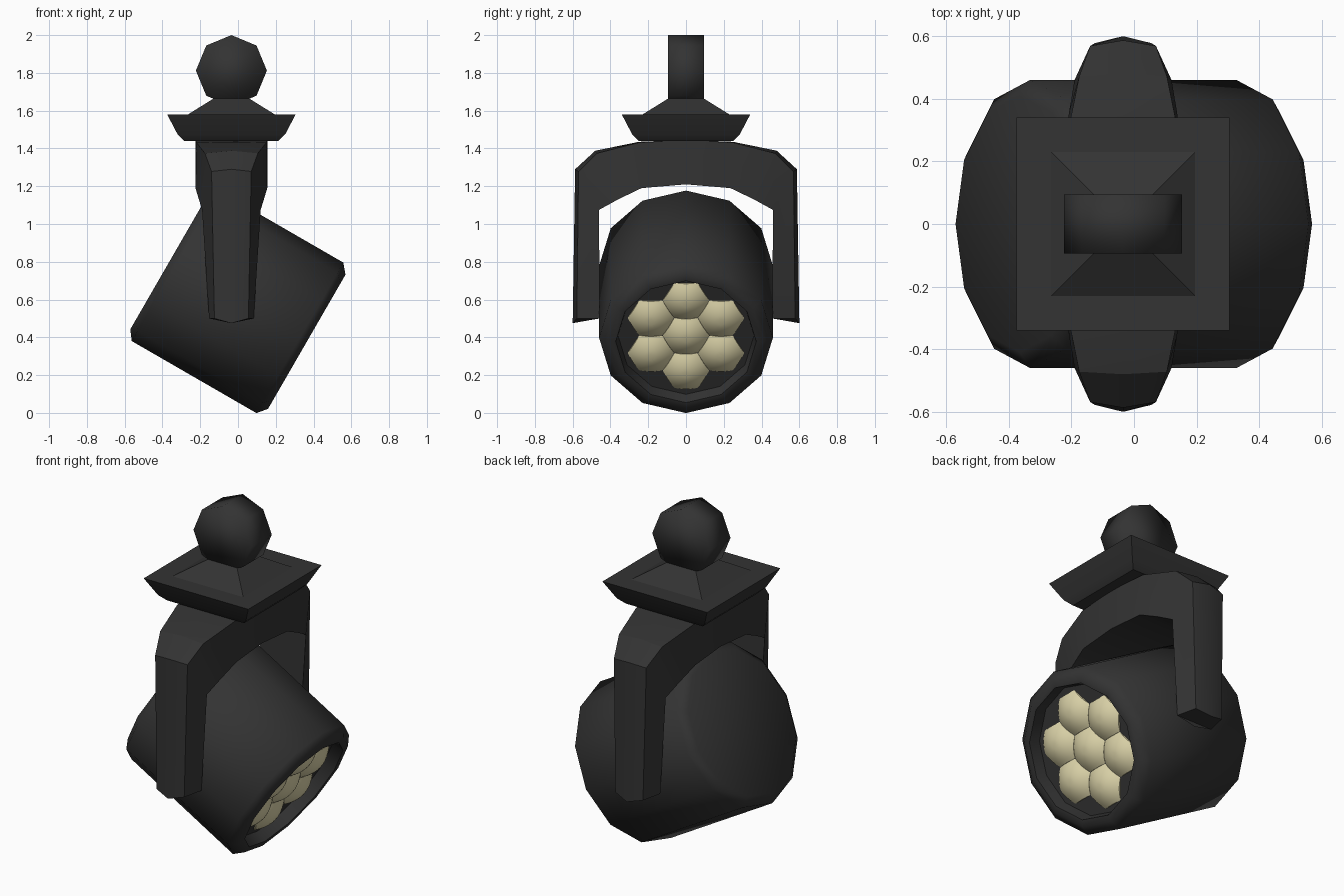
import bpy, bmesh, math
from mathutils import Matrix, Vector

if "Cube" in bpy.data.objects:
    bpy.data.objects.remove(bpy.data.objects["Cube"])


def material(name, rgb):
    m = bpy.data.materials.new(name)
    m.diffuse_color = (*rgb, 1)
    m.use_nodes = True
    m.node_tree.nodes["Principled BSDF"].inputs["Base Color"].default_value = m.diffuse_color
    return m


BLACK = material("dark_grey", (0.033, 0.033, 0.033))
CREAM = material("warm_lens", (0.72, 0.66, 0.40))
CX = -0.035  # yoke, base and pin centre


def finish(name, bm, mat, angle=None, matrix=None):
    bmesh.ops.recalc_face_normals(bm, faces=bm.faces)
    if matrix:
        bm.transform(matrix)
    me = bpy.data.meshes.new(name)
    bm.to_mesh(me)
    bm.free()
    me.materials.append(mat)
    ob = bpy.data.objects.new(name, me)
    bpy.context.collection.objects.link(ob)
    if angle:
        bpy.ops.object.select_all(action='DESELECT')
        ob.select_set(True)
        bpy.context.view_layer.objects.active = ob
        bpy.ops.object.shade_smooth_by_angle(angle=math.radians(angle))
    return ob


def loft(bm, rings):
    """Skin closed rings of equal point count and cap both ends."""
    vs = [[bm.verts.new(p) for p in r] for r in rings]
    n = len(vs[0])
    for a, b in zip(vs, vs[1:]):
        for i in range(n):
            j = (i + 1) % n
            bm.faces.new((a[i], a[j], b[j], b[i]))
    bm.faces.new(vs[0])
    bm.faces.new(vs[-1])


def polygon(n, r, z, start=0.0):
    return [(r * math.cos(start + 2 * math.pi * i / n),
             r * math.sin(start + 2 * math.pi * i / n), z) for i in range(n)]


# Lamp frame: local z points out of the lens, tilted 30 degrees downward
c, s = math.cos(math.radians(30)), math.sin(math.radians(30))
up = Vector((s, 0, c))
lamp = Matrix(((0, s, c, 0), (1, 0, 0, 0), (0, c, -s, 0), (0, 0, 0, 1)))
lamp = Matrix.Translation(up * 0.508) @ lamp

# Lamp housing with bevelled ends and recessed front
bm = bmesh.new()
profile = [(0.41, -0.715), (0.46, -0.677), (0.46, 0.085),
           (0.41, 0.127), (0.372, 0.127), (0.36, 0.06)]
loft(bm, [polygon(12, r, z) for r, z in profile])
finish("lamp_housing", bm, BLACK, 60, lamp)

# Seven domed hexagonal lenses
R, HEIGHT, BASE, RINGS = 0.124, 0.05, 0.058, 6
centres = [(0, 0)] + [(R * math.sqrt(3) * math.cos(math.radians(30 + 60 * k)),
                       R * math.sqrt(3) * math.sin(math.radians(30 + 60 * k)))
                      for k in range(6)]
for index, (ox, oy) in enumerate(centres):
    bm = bmesh.new()
    rings = []
    for k in range(1, RINGS + 1):
        corners = [Vector(p) * k / RINGS for p in polygon(6, R * 0.995, 0)]
        ring = []
        for i in range(6):
            for t in range(4):
                p = corners[i].lerp(corners[(i + 1) % 6], t / 4)
                h = HEIGHT * (1 - (p.length / R) ** 2)
                ring.append((ox + p.x, oy + p.y, BASE + h))
        rings.append(ring)
    rings.append([(x, y, BASE - 0.004) for x, y, z in rings[-1]])
    loft(bm, rings)
    finish(f"lens_{index + 1}", bm, CREAM, 35, lamp)

# Yoke: (outer y, z), (inner y, z), half widths outer/inner, ridge offset (y, z)
half = [((0.60, 0.475), (0.458, 0.475), 0.09, 0.118, (0.022, 0)),
        ((0.587, 1.29), (0.46, 1.075), 0.105, 0.155, (0.018, 0.012)),
        ((0.48, 1.388), (0.36, 1.13), 0.14, 0.172, (0.008, 0.014)),
        ((0.25, 1.435), (0.235, 1.19), 0.185, 0.19, (0, 0.004)),
        ((0.0, 1.445), (0.0, 1.21), 0.19, 0.19, (0, 0))]


def section(st, side, lift):
    (oy, oz), (iy, iz), wo, wi, (ry, rz) = st
    pts = [(-wo, oy - ry, oz - rz + lift), (0, oy, oz), (wo, oy - ry, oz - rz + lift),
           (wi, iy, iz + lift), (0, iy, iz), (-wi, iy, iz + lift)]
    return [(CX + x, side * y, z) for x, y, z in pts]


bm = bmesh.new()
rings = [section(st, -1, 0.025 if i == 0 else 0) for i, st in enumerate(half)]
rings += [section(st, 1, 0.025 if i == 0 else 0)
          for i, st in reversed(list(enumerate(half[:-1])))]
loft(bm, rings)
finish("yoke", bm, BLACK, 25)

# Square base plate flaring upward, with a raised pyramid on top
bm = bmesh.new()
levels = [(0.25, 1.44), (0.285, 1.475), (0.34, 1.58), (0.23, 1.58), (0.093, 1.665)]
loft(bm, [[(x + CX, y, z) for x, y, z in polygon(4, h * math.sqrt(2), z, math.pi / 4)]
          for h, z in levels])
finish("base_plate", bm, BLACK, 20)

# Octagonal mounting clamp lying along y
bm = bmesh.new()
loft(bm, [[(CX + x, y, 1.812 + z) for x, z, y in polygon(8, 0.188, yy)]
          for yy in (-0.095, 0.095)])
finish("mounting_clamp", bm, BLACK, 179)
